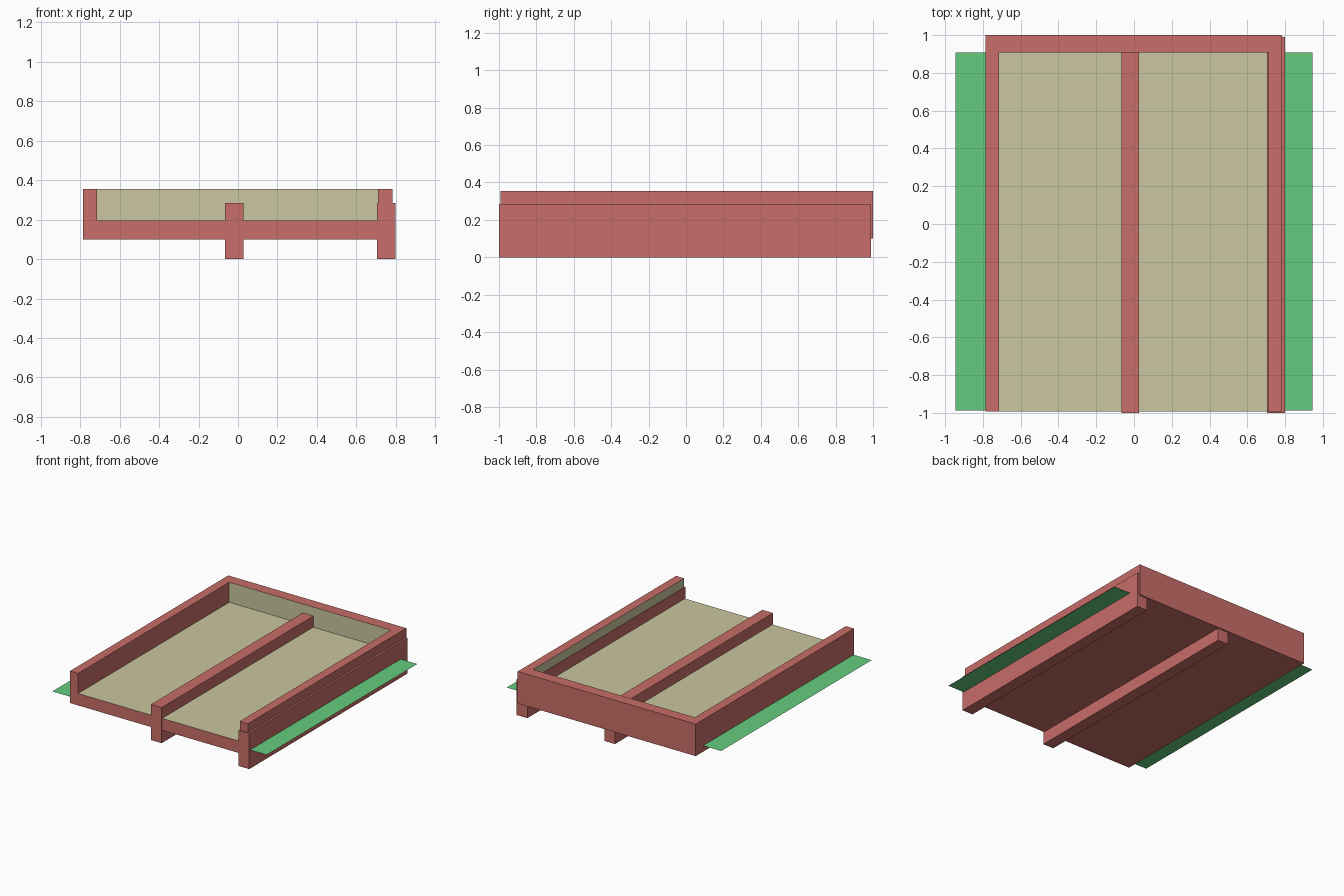
import bpy, bmesh

if "Cube" in bpy.data.objects:
    bpy.data.objects.remove(bpy.data.objects["Cube"])


def material(name, rgb):
    m = bpy.data.materials.new(name)
    m.diffuse_color = (*rgb, 1)
    m.use_nodes = True
    m.node_tree.nodes["Principled BSDF"].inputs["Base Color"].default_value = m.diffuse_color
    return m


RED = material("red", (0.58, 0.155, 0.14))
TAN = material("tan", (0.59, 0.57, 0.35))
GREEN = material("green", (0.13, 0.6, 0.21))


def finish(name, bm, *mats):
    me = bpy.data.meshes.new(name)
    bm.to_mesh(me)
    bm.free()
    for m in mats:
        me.materials.append(m)
    ob = bpy.data.objects.new(name, me)
    bpy.context.collection.objects.link(ob)
    return ob


def box(name, x, y, z, mat):
    bm = bmesh.new()
    verts = bmesh.ops.create_cube(bm, size=1)["verts"]
    for v in verts:
        v.co = [r[0] if c < 0 else r[1] for c, r in zip(v.co, (x, y, z))]
    return finish(name, bm, mat)


# Tray: floor slab with a raised U-shaped rim, open at the front
XS = (-0.786, -0.714, 0.711, 0.783)
YS = (-0.993, 0.909, 1.0)
BOTTOM, FLOOR, RIM = 0.10, 0.195, 0.355
bm = bmesh.new()
grid = [[bm.verts.new((x, y, BOTTOM)) for y in YS] for x in XS]
cells = {}
for i in range(3):
    for j in range(2):
        cells[i, j] = bm.faces.new((grid[i][j], grid[i][j + 1],
                                    grid[i + 1][j + 1], grid[i + 1][j]))


def raise_faces(faces, z):
    new = bmesh.ops.extrude_face_region(bm, geom=faces, use_keep_orig=(z == FLOOR))["geom"]
    for v in (g for g in new if isinstance(g, bmesh.types.BMVert)):
        v.co.z = z
    return [g for g in new if isinstance(g, bmesh.types.BMFace)]


top = raise_faces(list(cells.values()), FLOOR)
inner = [f for f in top
         if abs(f.calc_center_median().x) < 0.5 and f.calc_center_median().y < 0.5]
rim = [f for f in top if f not in inner]
inner[0].material_index = 1
raise_faces(rim, RIM)
bmesh.ops.delete(bm, geom=[f for f in rim if f.is_valid], context='FACES_ONLY')
bmesh.ops.recalc_face_normals(bm, faces=bm.faces)
finish("tray", bm, RED, TAN)

# Two runners passing through the tray floor
for name, x in (("centre_runner", -0.067), ("right_runner", 0.705)):
    box(name, (x, x + 0.094), (-1.0, 0.99), (0, 0.284), RED)

# Thin sheet embedded in the floor, sticking out on both sides
bm = bmesh.new()
bm.faces.new([bm.verts.new((x, y, 0.148)) for x, y in
              ((-0.945, -0.988), (0.945, -0.988), (0.945, 0.907), (-0.945, 0.907))])
finish("side_sheet", bm, GREEN)
